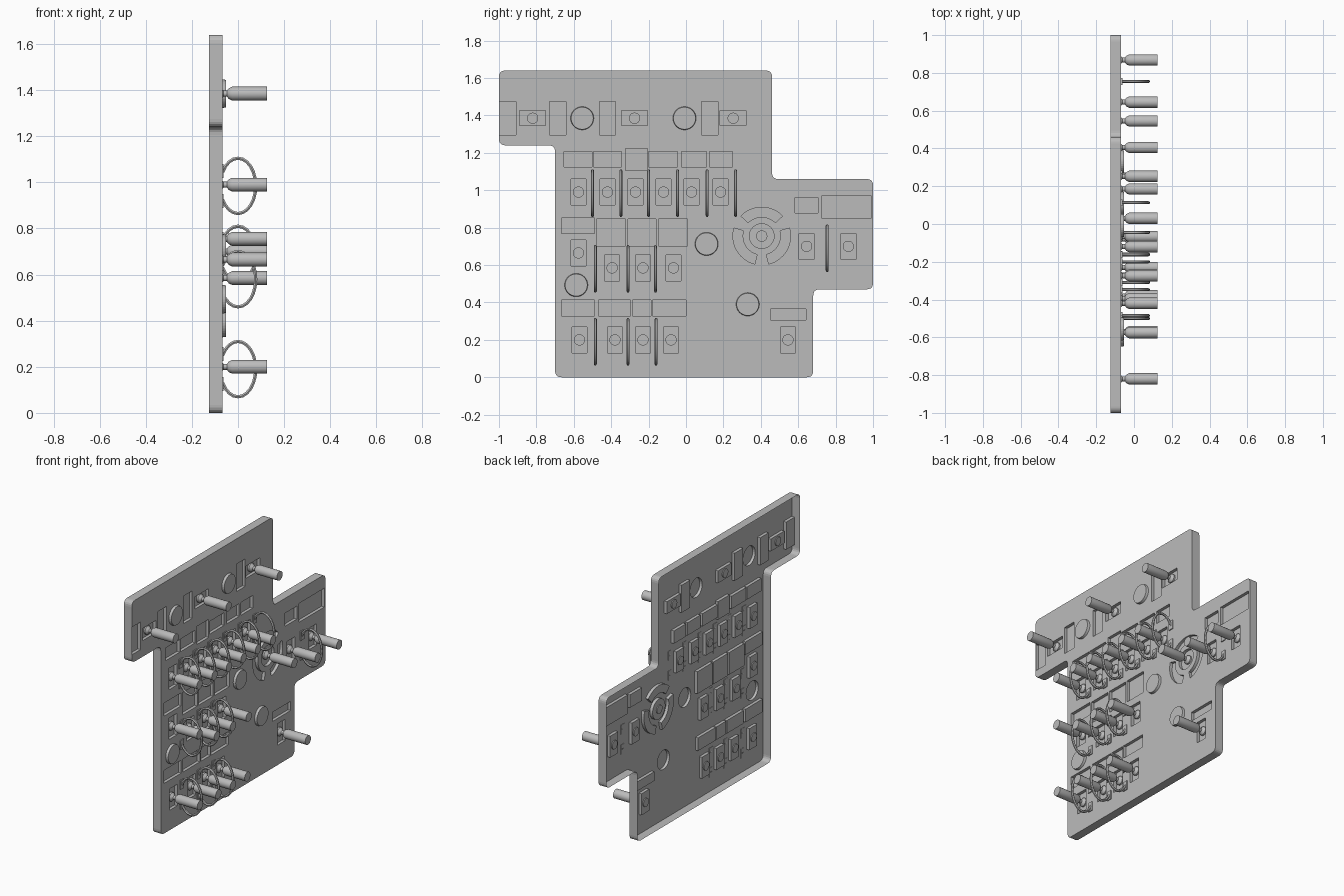
import bpy
import bmesh
from math import sin, cos, pi, radians
from mathutils import Vector, Matrix

default_cube = bpy.data.objects.get("Cube")
if default_cube:
    bpy.data.objects.remove(default_cube, do_unlink=True)

# One plain grey for everything
grey = bpy.data.materials.new("plain_grey")
grey.use_nodes = True
grey.diffuse_color = (0.5, 0.5, 0.5, 1)
grey.node_tree.nodes["Principled BSDF"].inputs["Base Color"].default_value = grey.diffuse_color

BACK, FACE, DEPTH = -0.125, -0.068, 0.02


def make_object(name, mesh, location=(0, 0, 0)):
    obj = bpy.data.objects.new(name, mesh)
    obj.location = location
    bpy.context.collection.objects.link(obj)
    return obj


def finish_mesh(name, bm):
    bmesh.ops.recalc_face_normals(bm, faces=bm.faces)
    mesh = bpy.data.meshes.new(name)
    bm.to_mesh(mesh)
    bm.free()
    mesh.materials.append(grey)
    return mesh


def prism(bm, outline, start, end, shrink=1.0):
    """Extrude a (y, z) outline along x, optionally tapering its end."""
    middle = sum((Vector(p) for p in outline), Vector((0, 0))) / len(outline)
    near = [bm.verts.new((start, y, z)) for y, z in outline]
    tapered = [middle + (Vector(p) - middle) * shrink for p in outline]
    far = [bm.verts.new((end, p.x, p.y)) for p in tapered]
    bm.faces.new(near)
    bm.faces.new(reversed(far))
    for i in range(len(near)):
        j = (i + 1) % len(near)
        bm.faces.new((near[i], far[i], far[j], near[j]))


def rectangle(y, z, width, height):
    w, h = width / 2, height / 2
    return [(y - w, z - h), (y + w, z - h), (y + w, z + h), (y - w, z + h)]


def arc(y, z, radius, start, end, steps):
    angles = [radians(start + (end - start) * i / steps) for i in range(steps + 1)]
    return [(y + radius * cos(a), z + radius * sin(a)) for a in angles]


def circle(y, z, radius):
    return arc(y, z, radius, 0, 360, 32)[:-1]


def rounded(points, radius, steps=5):
    result = []
    for i, point in enumerate(points):
        corner = Vector(point)
        before = Vector(points[i - 1]) - corner
        after = Vector(points[(i + 1) % len(points)]) - corner
        a, b = before.normalized() * radius, after.normalized() * radius
        for k in range(steps + 1):
            t = k / steps
            result.append(tuple(corner + a * (1 - t) ** 2 + b * t ** 2))
    return result


# Layout: toggle positions as (height, list of y)
toggle_rows = [
    (0.99, [-0.575, -0.42, -0.27, -0.12, 0.03, 0.185]),
    (0.585, [-0.395, -0.23, -0.067]),
    (0.2, [-0.57, -0.38, -0.23, -0.08, 0.545]),
    (0.665, [-0.575]),
    (0.7, [0.645, 0.868]),
]
upper_toggles = (1.385, [-0.82, -0.275, 0.252])
dial_centre = (0.405, 0.755)

# Label recesses as (z, height, list of (y, width))
label_rows = [
    (1.165, 0.083, [(-0.578, 0.15), (-0.42, 0.15), (-0.123, 0.153), (0.043, 0.134), (0.188, 0.123)]),
    (1.165, 0.118, [(-0.265, 0.118)]),
    (0.81, 0.085, [(-0.578, 0.177)]),
    (0.775, 0.145, [(-0.4, 0.155), (-0.235, 0.15), (-0.07, 0.155)]),
    (0.37, 0.085, [(-0.578, 0.177), (-0.383, 0.172), (-0.237, 0.1), (-0.09, 0.18)]),
    (1.385, 0.18, [(y, 0.087) for y in (-0.953, -0.685, -0.42, 0.127)]),
    (0.92, 0.085, [(0.643, 0.123)]),
    (0.91, 0.123, [(0.858, 0.262)]),
    (0.335, 0.06, [(0.547, 0.188)]),
]
guard_rows = [
    (0.985, [-0.5, -0.348, -0.2, -0.045, 0.113, 0.265]),
    (0.58, [-0.485, -0.31, -0.163]),
    (0.19, [-0.485, -0.31, -0.16]),
    (0.69, [0.755]),
]
buttons = [(-0.555, 1.385), (-0.008, 1.385), (-0.587, 0.493), (0.11, 0.713), (0.33, 0.39)]

# Stepped panel outline with rounded corners
outline = [(-0.7, 0), (0.68, 0), (0.68, 0.47), (1, 0.47), (1, 1.06),
           (0.46, 1.06), (0.46, 1.64), (-1, 1.64), (-1, 1.24), (-0.7, 1.24)]
bm = bmesh.new()
prism(bm, rounded(outline, 0.035), BACK, FACE)
panel = make_object("panel", finish_mesh("panel", bm))

# Raised round buttons
bm = bmesh.new()
for y, z in buttons:
    prism(bm, circle(y, z, 0.064), FACE - 0.01, FACE + 0.016, 0.93)
button_shapes = make_object("button_shapes", finish_mesh("button_shapes", bm))

# Pockets for labels, toggles and the dial
bm = bmesh.new()


def pocket(shape):
    prism(bm, shape, FACE - DEPTH, FACE + 0.03)


for z, height, labels in label_rows:
    for y, width in labels:
        pocket(rectangle(y, z, width, height))
for z, places in toggle_rows:
    for y in places:
        pocket(rectangle(y, z, 0.08, 0.14))
for y in upper_toggles[1]:
    pocket(rectangle(y, upper_toggles[0], 0.14, 0.08))
pocket(circle(*dial_centre, 0.066))
for middle in (90, 210, 330):
    outer = arc(*dial_centre, 0.154, middle - 46, middle + 46, 14)
    inner = arc(*dial_centre, 0.102, middle + 46, middle - 46, 14)
    pocket(outer + inner)
pocket_shapes = make_object("pocket_shapes", finish_mesh("pocket_shapes", bm))

# Combine, then open the back so the panel is a hollow tray
for helper, operation in ((button_shapes, "UNION"), (pocket_shapes, "DIFFERENCE")):
    helper.hide_render = True
    modifier = panel.modifiers.new(helper.name, "BOOLEAN")
    modifier.operation = operation
    modifier.solver = "EXACT"
    modifier.object = helper
graph = bpy.context.evaluated_depsgraph_get()
shell = bpy.data.meshes.new_from_object(panel.evaluated_get(graph))
panel.modifiers.clear()
panel.data = shell
for helper in (button_shapes, pocket_shapes):
    bpy.data.objects.remove(helper, do_unlink=True)
bm = bmesh.new()
bm.from_mesh(shell)
rear = [f for f in bm.faces if all(v.co.x < BACK + 0.001 for v in f.verts)]
bmesh.ops.delete(bm, geom=rear, context="FACES")
bm.to_mesh(shell)
bm.free()

# Toggle lever: one turned profile of (x, radius)
profile = [(-0.094, 0), (-0.094, 0.028), (-0.078, 0.028), (-0.062, 0.013), (-0.048, 0.013),
           (-0.04, 0.023), (-0.025, 0.03), (0.125, 0.03), (0.125, 0)]
bm = bmesh.new()
points = [bm.verts.new((x, r, 0)) for x, r in profile]
edges = [bm.edges.new(pair) for pair in zip(points, points[1:])]
bmesh.ops.spin(bm, geom=points + edges, cent=(0, 0, 0), axis=(1, 0, 0), angle=2 * pi, steps=20)
bmesh.ops.remove_doubles(bm, verts=bm.verts, dist=0.0001)
toggle_mesh = finish_mesh("toggle", bm)
toggles = [make_object("toggle", toggle_mesh, (0, y, z))
           for z, places in toggle_rows + [upper_toggles] for y in places]
toggles.append(make_object("dial_toggle", toggle_mesh, (0, *dial_centre)))

# Wire guard: an elliptical hoop with two flat feet
curve = bpy.data.curves.new("guard_wire", "CURVE")
curve.dimensions = "3D"
curve.bevel_depth = 0.008
curve.bevel_resolution = 1
spline = curve.splines.new("POLY")
steps = 20
spline.points.add(steps)
for i, point in enumerate(spline.points):
    angle = radians(-150 + 300 * i / steps)
    point.co = (0.077 * cos(angle), 0, 0.12 * sin(angle), 1)
wire = make_object("guard_wire", curve)
graph = bpy.context.evaluated_depsgraph_get()
wire_mesh = bpy.data.meshes.new_from_object(wire.evaluated_get(graph))
bpy.data.objects.remove(wire, do_unlink=True)
bm = bmesh.new()
bm.from_mesh(wire_mesh)
for side in (-1, 1):
    prism(bm, rectangle(0, side * 0.065, 0.036, 0.06), FACE - 0.002, FACE + 0.006)
guard_mesh = finish_mesh("guard", bm)
guards = [make_object("guard", guard_mesh, (0, y, z)) for z, places in guard_rows for y in places]

# Smooth the turned and bent parts, keeping hard edges
bpy.ops.object.select_all(action="DESELECT")
for part in (toggles[0], guards[0]):
    part.select_set(True)
bpy.context.view_layer.objects.active = toggles[0]
bpy.ops.object.shade_smooth_by_angle(angle=radians(35))
